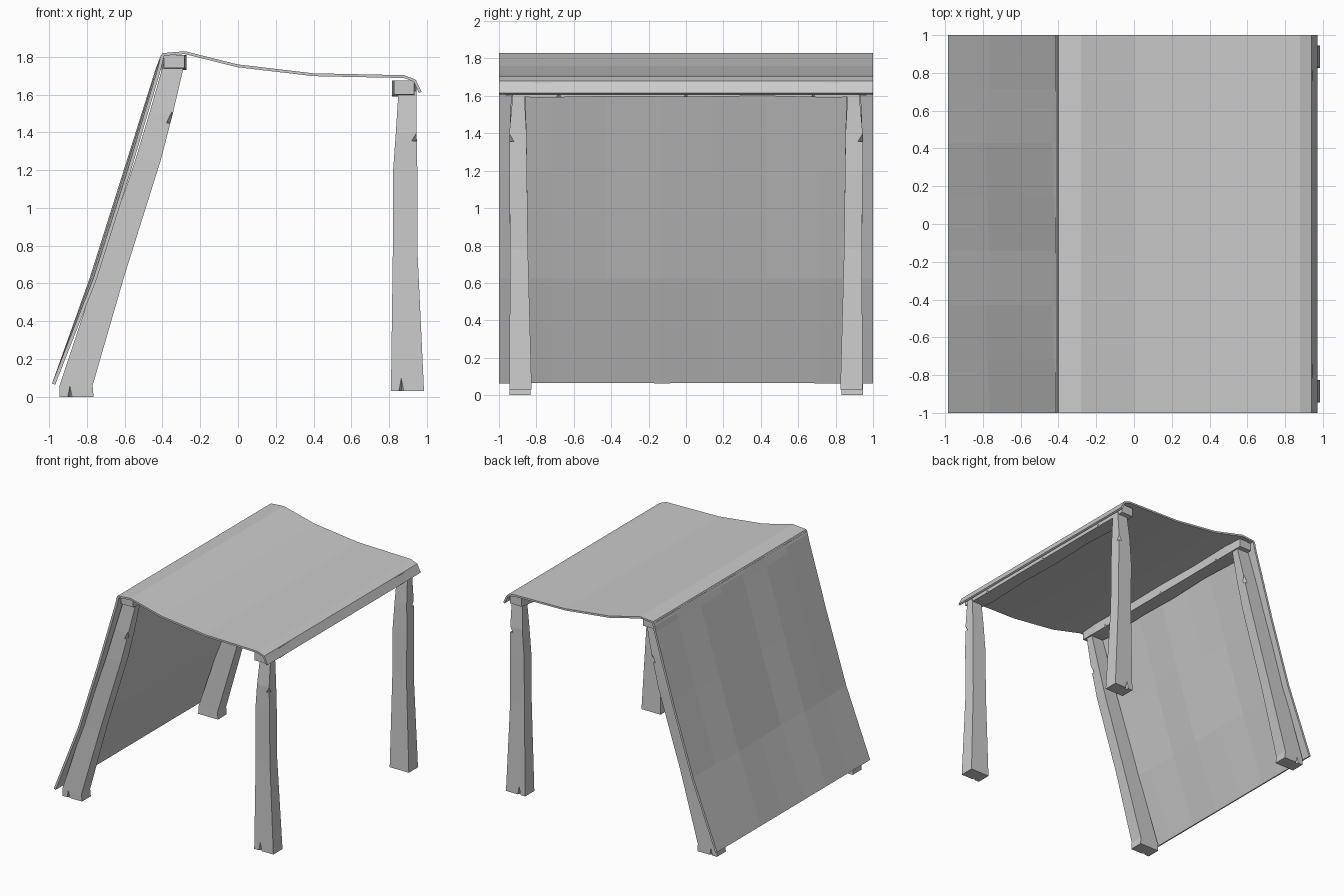
import bpy, bmesh, math
from mathutils import Vector

cube = bpy.data.objects.get("Cube")
if cube:
    bpy.data.objects.remove(cube, do_unlink=True)

grey = bpy.data.materials.new("plain_grey")
grey.use_nodes = True
colour = (0.6, 0.6, 0.6, 1)
grey.diffuse_color = colour
grey.node_tree.nodes["Principled BSDF"].inputs["Base Color"].default_value = colour


def finish(name, bm):
    bmesh.ops.recalc_face_normals(bm, faces=bm.faces)
    mesh = bpy.data.meshes.new(name)
    bm.to_mesh(mesh)
    bm.free()
    mesh.materials.append(grey)
    obj = bpy.data.objects.new(name, mesh)
    bpy.context.collection.objects.link(obj)
    return obj


def loft(name, rings):
    """Skin a closed tube through equal-sized rings of points and cap the ends."""
    bm = bmesh.new()
    loops = [[bm.verts.new(p) for p in ring] for ring in rings]
    n = len(loops[0])
    for a, b in zip(loops, loops[1:]):
        for i in range(n):
            j = (i + 1) % n
            bm.faces.new((a[i], a[j], b[j], b[i]))
    bm.faces.new(loops[0])
    bm.faces.new(loops[-1])
    return finish(name, bm)


def thick_profile(points, t):
    """Outline of a sheet seen edge-on: the path plus its copy offset inward."""
    pts = [Vector(p) for p in points]
    inner = []
    for i, p in enumerate(pts):
        d = (pts[min(i + 1, len(pts) - 1)] - pts[max(i - 1, 0)]).normalized()
        inner.append(p + Vector((d.y, -d.x)) * t)
    return pts + inner[::-1]


def notch(obj, places):
    """Chip small diamond-shaped nicks out of a part."""
    bm = bmesh.new()
    for centre, size in places:
        made = bmesh.ops.create_cone(bm, segments=4, radius1=1, radius2=0, depth=2, cap_ends=True)
        bmesh.ops.create_cone
        for v in made["verts"]:
            v.co = Vector(centre) + Vector(a * b for a, b in zip(v.co, size))
    cutter = finish(obj.name + "_notch_cutter", bm)
    cutter.hide_render = True
    cutter.hide_set(True)
    mod = obj.modifiers.new("notches", "BOOLEAN")
    mod.operation = "DIFFERENCE"
    mod.solver = "EXACT"
    mod.object = cutter


# Roof sheet: sagging profile with a folded lip
roof = thick_profile([(-0.415, 1.79), (-0.4, 1.82), (-0.28, 1.83), (0, 1.76), (0.4, 1.713),
                      (0.88, 1.703), (0.94, 1.68), (0.972, 1.615)], 0.015)
loft("roof_sheet", [[(p.x, y, p.y) for p in roof] for y in (-1, 1)])

# Sloping rear sheet: seven gently uneven strips bulging outward
rings = []
for i in range(8):
    y = -1 + 2 * i / 7
    b = 0 if i in (0, 7) else 0.012 + 0.008 * (i % 3 - 1)
    wall = thick_profile([(-0.985, 0.07), (-0.765 - b, 0.63), (-0.585 - b, 1.2),
                          (-0.425 - b / 2, 1.74), (-0.408, 1.81)], 0.018)
    rings.append([(p.x, y, p.y) for p in wall])
loft("rear_sheet", rings)


# Legs: tapering posts; each level is z, x min, x max, y inner, y outer
def leg(name, levels, side):
    return loft(name, [[(x0, side * y0, z), (x1, side * y0, z),
                        (x1, side * y1, z), (x0, side * y1, z)]
                       for z, x0, x1, y0, y1 in levels])


front_levels = [(0.03, 0.81, 0.985, 0.825, 0.945), (0.78, 0.82, 0.95, 0.845, 0.94),
                (1.18, 0.82, 0.95, 0.85, 0.945), (1.4, 0.836, 0.946, 0.853, 0.945),
                (1.62, 0.85, 0.945, 0.865, 0.925)]
rear_levels = [(0, -0.945, -0.765, 0.83, 0.945), (0.06, -0.945, -0.77, 0.832, 0.945),
               (0.63, -0.755, -0.605, 0.845, 0.94), (1.25, -0.545, -0.41, 0.85, 0.945),
               (1.5, -0.47, -0.345, 0.855, 0.94), (1.78, -0.39, -0.28, 0.865, 0.925)]
for side, word in ((-1, "right"), (1, "left")):
    front = leg(f"front_leg_{word}", front_levels, side)
    notch(front, [((0.95, side * 0.945, 1.38), (0.03, 0.03, 0.025)),
                  ((0.865, side * 0.945, 0.06), (0.015, 0.03, 0.04))])
    rear = leg(f"rear_leg_{word}", rear_levels, side)
    notch(rear, [((-0.35, side * 0.94, 1.48), (0.03, 0.03, 0.03)),
                 ((-0.89, side * 0.945, 0.02), (0.015, 0.03, 0.04))])


# Cross beams: slightly uneven along their length, narrower at the ends
def beam(name, x0, x1, z0, z1):
    rings = []
    for y, s, drop in ((-0.965, 0.012, 0), (-0.8, 0, 0), (-0.35, 0.008, 0), (0, 0.003, 0),
                       (0.4, 0.01, 0), (0.8, 0, 0), (0.965, 0.012, 0)):
        rings.append([(x0 + s, y, z0 + s), (x1 - s, y, z0 + s), (x1 - s, y, z1), (x0 + s, y, z1)])
    obj = loft(name, rings)
    notch(obj, [((x1, y, z0), (0.025, 0.035, 0.03)) for y in (-0.68, 0.0, 0.68)])


beam("rear_beam", -0.405, -0.272, 1.73, 1.81)
beam("front_beam", 0.815, 0.945, 1.59, 1.675)
